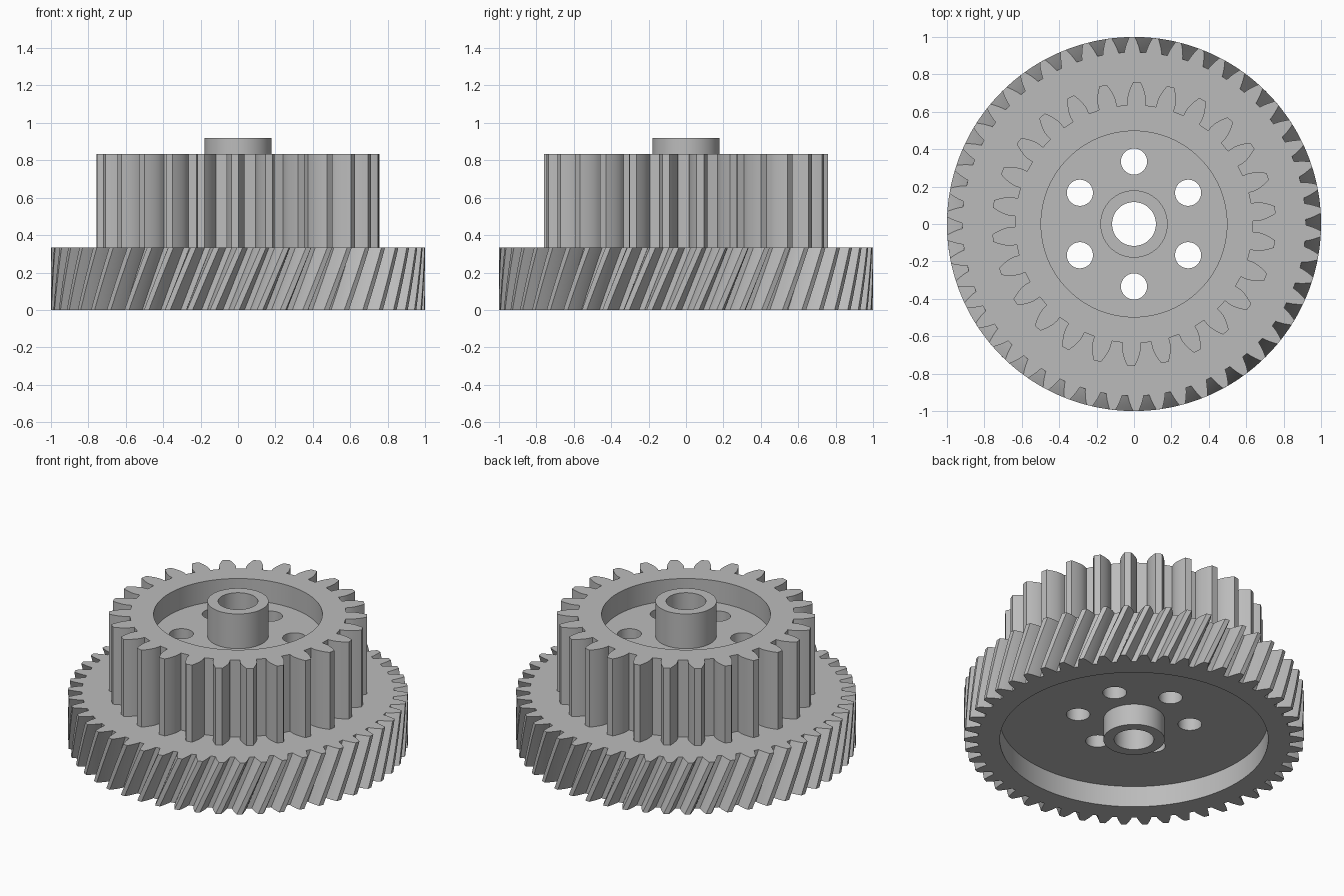
import bpy
import bmesh
from math import sin, cos, acos, tan, pi, radians

old = bpy.data.objects.get("Cube")
if old:
    bpy.data.objects.remove(old, do_unlink=True)

steel = bpy.data.materials.new("plain grey")
steel.use_nodes = True
grey = (0.5, 0.5, 0.5, 1.0)
steel.diffuse_color = grey
steel.node_tree.nodes["Principled BSDF"].inputs["Base Color"].default_value = grey

# Shared sizes
BASE_TOP, RIM_TOP, HUB_TOP = 0.335, 0.835, 0.92
LOWER_FLOOR, UPPER_FLOOR = 0.137, 0.695
BORE_R, HUB_R = 0.117, 0.18


def finish(name, bm):
    """Turn a bmesh into a named grey object."""
    bmesh.ops.recalc_face_normals(bm, faces=bm.faces)
    mesh = bpy.data.meshes.new(name)
    bm.to_mesh(mesh)
    bm.free()
    mesh.materials.append(steel)
    obj = bpy.data.objects.new(name, mesh)
    bpy.context.scene.collection.objects.link(obj)
    return obj


def smooth(obj):
    bpy.ops.object.select_all(action="DESELECT")
    obj.select_set(True)
    bpy.context.view_layer.objects.active = obj
    bpy.ops.object.shade_smooth_by_angle(angle=radians(25))


def tooth_outline(teeth, tip, pitch, root, pressure):
    """Involute gear outline as (radius, angle) pairs, first tooth at angle zero."""
    def inv(a):
        return tan(a) - a

    base = pitch * cos(pressure)
    start = max(base, root)
    steps = 5
    radii = [start + (tip - start) * i / steps for i in range(steps + 1)]
    flank = [(r, pi / (2 * teeth) + inv(pressure) - inv(acos(min(1, base / r))))
             for r in radii]
    if start > root:
        flank.insert(0, (root, flank[0][1]))
    outline = []
    for k in range(teeth):
        mid = 2 * pi * k / teeth
        outline += [(r, mid - half) for r, half in flank]
        outline += [(r, mid + half) for r, half in reversed(flank)]
    return outline


def gear(name, outline, z0, z1, top_phase, twist=0.0, layers=1):
    """Stack the outline in rings from z0 to z1, turning it by twist on the way up."""
    bm = bmesh.new()
    rings = []
    for i in range(layers + 1):
        t = i / layers
        turn = top_phase - twist * (1 - t)
        rings.append([bm.verts.new((r * cos(a + turn), r * sin(a + turn), z0 + (z1 - z0) * t))
                      for r, a in outline])
    n = len(outline)
    for low, high in zip(rings, rings[1:]):
        for j in range(n):
            k = (j + 1) % n
            bm.faces.new((low[j], low[k], high[k], high[j]))
    bm.faces.new(rings[0])
    bm.faces.new(rings[-1])
    return finish(name, bm)


def cylinder(name, radius, z0, z1, x=0.0, y=0.0, sides=96):
    ring = [(radius, 2 * pi * i / sides) for i in range(sides)]
    obj = gear(name, ring, z0, z1, 0.0)
    obj.location = (x, y, 0)
    return obj


def cut(obj, cutters):
    """Subtract every cutter and bake the result."""
    for cutter in cutters:
        mod = obj.modifiers.new("cut", "BOOLEAN")
        mod.operation = "DIFFERENCE"
        mod.solver = "EXACT"
        mod.object = cutter
    bpy.context.view_layer.update()
    graph = bpy.context.evaluated_depsgraph_get()
    mesh = bpy.data.meshes.new_from_object(obj.evaluated_get(graph))
    obj.modifiers.clear()
    obj.data = mesh


# Wide helical gear at the bottom
lower_gear = gear("lower_helical_gear",
                  tooth_outline(50, 1.0, 0.9637, 0.9185, radians(21.3)),
                  0.0, BASE_TOP, radians(4.2), twist=0.145, layers=8)

# Narrower straight gear on top
upper_gear = gear("upper_spur_gear",
                  tooth_outline(26, 0.759, 0.705, 0.637, radians(20)),
                  BASE_TOP, RIM_TOP, radians(88.8))

# Round recesses, hub opening and ring of six through holes
holes = [cylinder("hole_cutter", 0.07, -0.1, 1.1,
                  0.334 * cos(a), 0.334 * sin(a), sides=48)
         for a in (pi / 6 + i * pi / 3 for i in range(6))]
opening = cylinder("hub_opening_cutter", HUB_R, -0.1, 1.1)
lower_recess = cylinder("lower_recess_cutter", 0.79, -0.1, LOWER_FLOOR)
upper_recess = cylinder("upper_recess_cutter", 0.497, UPPER_FLOOR, 1.1)
cut(lower_gear, [lower_recess, opening] + holes)
cut(upper_gear, [upper_recess, opening] + holes)
for helper in holes + [opening, lower_recess, upper_recess]:
    bpy.data.objects.remove(helper, do_unlink=True)

# Central hub tube running through both gears
hub_bm = bmesh.new()
profile = [(BORE_R, 0), (HUB_R, 0), (HUB_R, HUB_TOP), (BORE_R, HUB_TOP)]
verts = [hub_bm.verts.new((r, 0, z)) for r, z in profile]
edges = [hub_bm.edges.new((verts[i], verts[(i + 1) % 4])) for i in range(4)]
bmesh.ops.spin(hub_bm, geom=verts + edges, cent=(0, 0, 0), axis=(0, 0, 1),
               angle=2 * pi, steps=96, use_merge=True)
bmesh.ops.remove_doubles(hub_bm, verts=hub_bm.verts, dist=1e-5)
hub = finish("hub", hub_bm)

for part in (lower_gear, upper_gear, hub):
    smooth(part)
